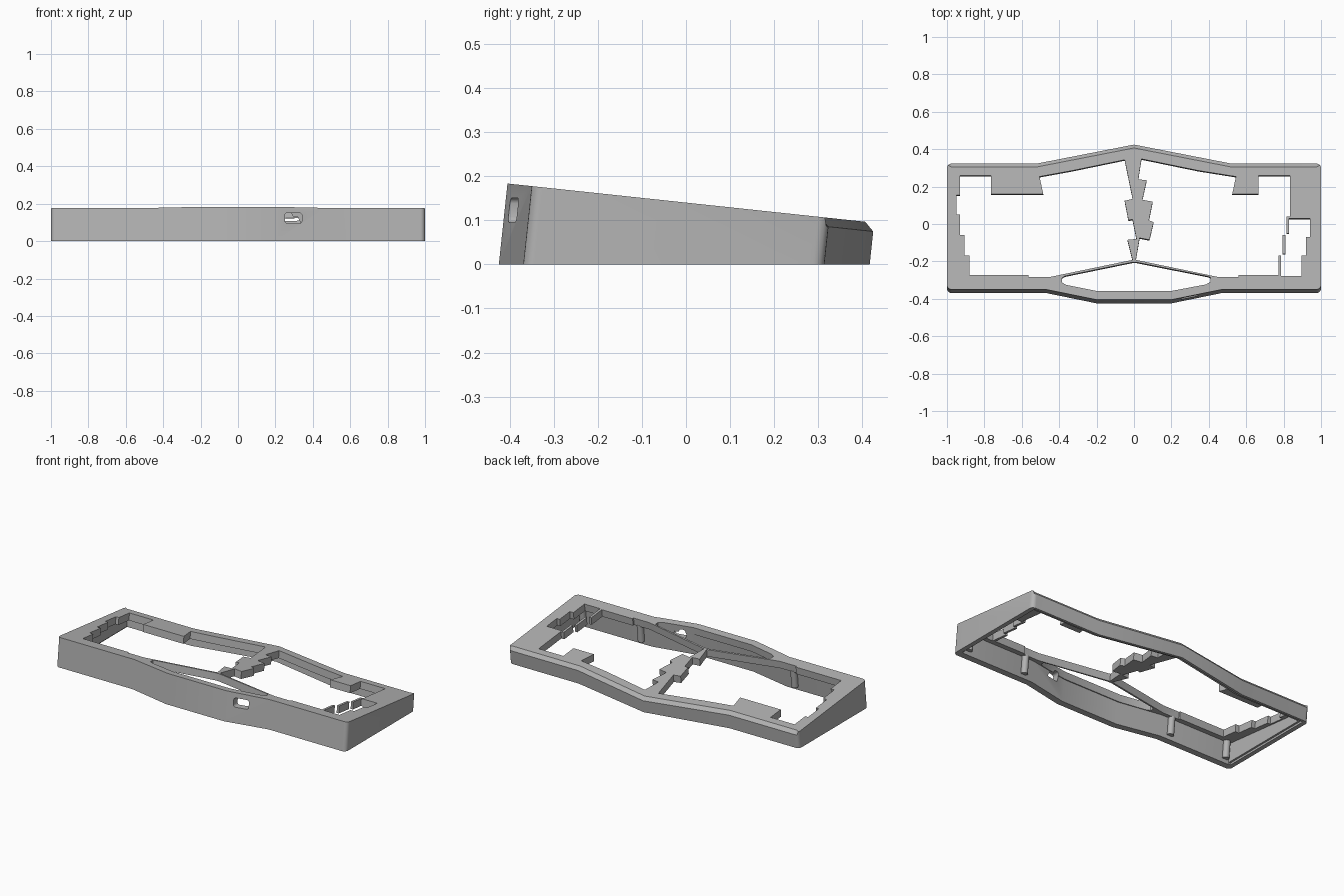
import bpy, bmesh, math
from mathutils import Matrix, Vector

if "Cube" in bpy.data.objects:
    bpy.data.objects.remove(bpy.data.objects["Cube"], do_unlink=True)

grey = bpy.data.materials.new("matte grey")
grey.use_nodes = True
grey.diffuse_color = (0.45, 0.45, 0.45, 1)
grey.node_tree.nodes["Principled BSDF"].inputs["Base Color"].default_value = (0.45, 0.45, 0.45, 1)

# The whole case slopes: its top plane is local z = 0
SLOPE = Matrix.Translation((0, 0, 0.14)) @ Matrix.Rotation(math.radians(-6.1), 4, 'X')
PLATE = 0.045
WALL = 0.04
DEEP = -0.4


def prism_mesh(points, low, high):
    bm = bmesh.new()
    face = bm.faces.new([bm.verts.new((x, y, low)) for x, y in points])
    grown = bmesh.ops.extrude_face_region(bm, geom=[face])["geom"]
    for v in grown:
        if isinstance(v, bmesh.types.BMVert):
            v.co.z = high
    bmesh.ops.recalc_face_normals(bm, faces=bm.faces)
    return bm


def finish(bm, name, matrix=SLOPE):
    bm.transform(matrix)
    mesh = bpy.data.meshes.new(name)
    bm.to_mesh(mesh)
    bm.free()
    mesh.materials.append(grey)
    obj = bpy.data.objects.new(name, mesh)
    bpy.context.collection.objects.link(obj)
    return obj


def prism(name, points, low, high, matrix=SLOPE):
    return finish(prism_mesh(points, low, high), name, matrix)


def cut(target, cutter):
    cutter.hide_render = True
    mod = target.modifiers.new("cut", 'BOOLEAN')
    mod.operation = 'DIFFERENCE'
    mod.solver = 'EXACT'
    mod.object = cutter
    bpy.context.view_layer.objects.active = target
    bpy.ops.object.modifier_apply(modifier=mod.name)
    bpy.data.objects.remove(cutter, do_unlink=True)


def inset(points, dist):
    """Mitred inward offset of a counter-clockwise outline."""
    out = []
    pts = [Vector(p) for p in points]
    for i, p in enumerate(pts):
        a = (p - pts[i - 1]).normalized()
        b = (pts[(i + 1) % len(pts)] - p).normalized()
        na, nb = Vector((-a.y, a.x)), Vector((-b.y, b.x))
        out.append(tuple(p + (na + nb) * dist / (1 + na.dot(nb))))
    return out


# Outer shell: mirrored outline, rounded corners, chamfered back edge
half = [(0.2, -0.407), (0.47, -0.352), (1, -0.352), (1, 0.327), (0.52, 0.327)]
outline = half + [(0, 0.429)] + [(-x, y) for x, y in reversed(half)]

bm = prism_mesh(outline, DEEP, 0)
corners = [e for e in bm.edges
           if all(abs(v.co.x) > 0.99 for v in e.verts)
           and abs(e.verts[0].co.z - e.verts[1].co.z) > 0.1]
bmesh.ops.bevel(bm, geom=corners, offset=0.025, segments=5, profile=0.5, affect='EDGES')
back = [e for e in bm.edges if all(v.co.z > -0.001 and v.co.y > 0.32 for v in e.verts)]
bmesh.ops.bevel(bm, geom=back, offset=0.02, segments=1, affect='EDGES')
bm.transform(SLOPE)
# Trim flat at the ground
sliced = bmesh.ops.bisect_plane(bm, geom=bm.verts[:] + bm.edges[:] + bm.faces[:],
                                plane_co=(0, 0, 0), plane_no=(0, 0, 1), clear_inner=True)
rim = [e for e in sliced["geom_cut"] if isinstance(e, bmesh.types.BMEdge)]
bmesh.ops.holes_fill(bm, edges=rim, sides=0)
bmesh.ops.recalc_face_normals(bm, faces=bm.faces)
case = finish(bm, "case_frame", Matrix.Identity(4))

# Hollow underside and the shallow rabbet around its rim
cut(case, prism("cavity", inset(outline, WALL), DEEP, -PLATE))
cut(case, prism("rim_rabbet", inset(outline, 0.028), -0.1, 0.012, Matrix.Identity(4)))

# Plate openings either side of the stepped spine
left_opening = [
    (-0.93, 0.26), (-0.765, 0.26), (-0.765, 0.16), (-0.485, 0.16), (-0.505, 0.255),
    (-0.33, 0.287), (-0.05, 0.345), (-0.007, 0.135), (-0.05, 0.125), (-0.03, 0.02),
    (-0.008, 0.025), (0.013, -0.08), (-0.035, -0.085), (-0.008, -0.193), (-0.45, -0.285),
    (-0.565, -0.285), (-0.565, -0.275), (-0.88, -0.275), (-0.88, -0.17), (-0.905, -0.17),
    (-0.905, -0.06), (-0.93, -0.06), (-0.93, 0.05), (-0.95, 0.05), (-0.95, 0.155), (-0.93, 0.155)]
right_opening = [
    (0.04, 0.35), (0.345, 0.287), (0.545, 0.255), (0.525, 0.16), (0.665, 0.16), (0.665, 0.26),
    (0.835, 0.26), (0.835, 0.04), (0.815, 0.04), (0.815, -0.06), (0.795, -0.06), (0.795, -0.17),
    (0.772, -0.17), (0.772, -0.275), (0.56, -0.275), (0.56, -0.285), (0.45, -0.285), (0.01, -0.193),
    (0.03, -0.075), (0.083, -0.085), (0.105, 0.01), (0.08, 0.02), (0.1, 0.12), (0.045, 0.13),
    (0.068, 0.235), (0.023, 0.24)]
end_column_opening = [
    (0.83, 0.03), (0.94, 0.03), (0.94, -0.07), (0.92, -0.07), (0.92, -0.17), (0.895, -0.17),
    (0.895, -0.28), (0.787, -0.28), (0.787, -0.16), (0.81, -0.16), (0.81, -0.05), (0.83, -0.05)]
front_window = [
    (-0.385, -0.29), (-0.385, -0.315), (-0.36, -0.328), (-0.2, -0.36), (0.2, -0.36),
    (0.385, -0.325), (0.41, -0.31), (0.41, -0.288), (0.395, -0.282), (0.015, -0.206),
    (-0.01, -0.206), (-0.37, -0.28)]
for points in (left_opening, right_opening, end_column_opening, front_window):
    cut(case, prism("opening", points, -0.1, 0.1))

# Undercut along the lower side walls
ALONG = Matrix(((1, 0, 0, 0), (0, 0, 1, 0), (0, 1, 0, 0), (0, 0, 0, 1)))
for side in (-1, 1):
    profile = [(1.001, -0.109), (0.985, -0.125), (0.985, DEEP), (1.1, DEEP), (1.1, -0.109)]
    bm = prism_mesh([(side * x, z) for x, z in profile], -0.6, 0.6)
    bm.transform(ALONG)
    bmesh.ops.recalc_face_normals(bm, faces=bm.faces)
    cut(case, finish(bm, "side_undercut"))

# Rounded cable port in the slanted front wall
port = []
for i in range(20):
    turn = math.tau * (i + 0.5) / 20
    cx, cz = math.copysign(0.031, math.cos(turn)), math.copysign(0.013, math.sin(turn))
    port.append((0.296 + cx + 0.015 * math.cos(turn), 0.123 + cz + 0.015 * math.sin(turn)))
bm = prism_mesh(port, -0.5, -0.345)
bm.transform(ALONG)
bmesh.ops.recalc_face_normals(bm, faces=bm.faces)
cut(case, finish(bm, "cable_port", Matrix.Identity(4)))

# Screw posts behind the front wall
posts = []
for x in (-0.93, -0.53, 0.53, 0.93):
    ring = [(x + 0.02 * math.cos(math.tau * i / 16), -0.302 + 0.02 * math.sin(math.tau * i / 16))
            for i in range(16)]
    posts.append(prism("screw_post", ring, -0.15, -PLATE + 0.005))

# Smooth rounded walls, crisp edges
bpy.ops.object.select_all(action='DESELECT')
for obj in [case] + posts:
    obj.select_set(True)
bpy.context.view_layer.objects.active = case
bpy.ops.object.shade_smooth_by_angle(angle=math.radians(25))
